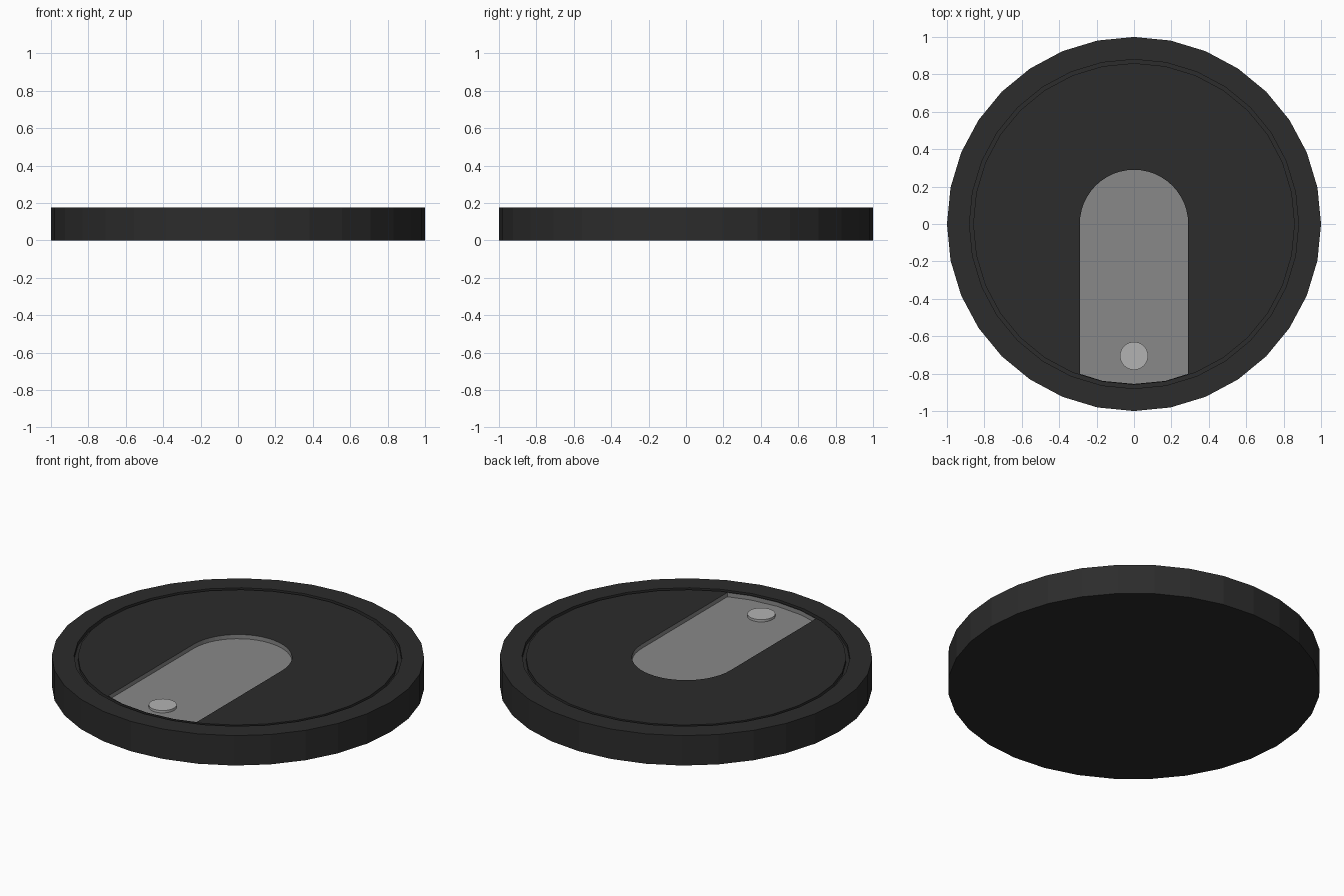
import bpy, bmesh
from math import sin, cos, pi

if "Cube" in bpy.data.objects:
    bpy.data.objects.remove(bpy.data.objects["Cube"])

SIDES = 32


def material(name, v):
    m = bpy.data.materials.new(name)
    m.diffuse_color = (v, v, v, 1)
    m.use_nodes = True
    m.node_tree.nodes["Principled BSDF"].inputs["Base Color"].default_value = m.diffuse_color
    return m


def make_object(name, bm, mat):
    bmesh.ops.recalc_face_normals(bm, faces=bm.faces)
    mesh = bpy.data.meshes.new(name)
    bm.to_mesh(mesh)
    bm.free()
    mesh.materials.append(mat)
    ob = bpy.data.objects.new(name, mesh)
    bpy.context.collection.objects.link(ob)
    return ob


def lathe(name, profile, mat, sides=SIDES):
    """Revolve (radius, z) points, capping both ends."""
    bm = bmesh.new()
    rings = [[bm.verts.new((r * cos(2 * pi * i / sides), r * sin(2 * pi * i / sides), z))
              for i in range(sides)] for r, z in profile]
    for a, b in zip(rings, rings[1:]):
        for i in range(sides):
            j = (i + 1) % sides
            bm.faces.new((a[i], a[j], b[j], b[i]))
    bm.faces.new(rings[0][::-1])
    bm.faces.new(rings[-1])
    return make_object(name, bm, mat)


def prism(name, outline, z0, z1, mat):
    bm = bmesh.new()
    face = bm.faces.new([bm.verts.new((x, y, z0)) for x, y in outline])
    top = bmesh.ops.extrude_face_region(bm, geom=[face], use_keep_orig=True)["geom"]
    bmesh.ops.translate(bm, vec=(0, 0, z1 - z0),
                        verts=[g for g in top if isinstance(g, bmesh.types.BMVert)])
    return make_object(name, bm, mat)


dark = material("dark", 0.025)
grey = material("slot_grey", 0.25)
light = material("button_grey", 0.45)

# Round puck: outer rim, narrow groove, inner disc
puck = lathe("puck_body", [(1, 0), (1, 0.177), (0.88, 0.177), (0.88, 0.155),
                           (0.86, 0.155), (0.86, 0.175)], dark)

# Arched slot sunk into the inner disc; its front end follows the rim
W = 0.29
outline = [(W * cos(pi * i / 24), W * sin(pi * i / 24)) for i in range(25)]
outline += [(-W, -0.801), (-0.167, -0.839), (0, -0.855), (0.167, -0.839), (W, -0.801)]
cutter = prism("slot_cutter", outline, 0.15, 0.3, grey)
cutter.hide_render = True
cutter.hide_viewport = False
cutter.display_type = 'WIRE'

cut = puck.modifiers.new("slot", 'BOOLEAN')
cut.operation = 'DIFFERENCE'
cut.solver = 'EXACT'
cut.material_mode = 'TRANSFER'
cut.object = cutter
bpy.context.view_layer.objects.active = puck
bpy.ops.object.modifier_apply(modifier=cut.name)
bpy.data.objects.remove(cutter)

# Small round button in the slot
button = lathe("slot_button", [(0.075, -0.005), (0.075, 0.014)], light)
button.location = (0, -0.705, 0.15)
